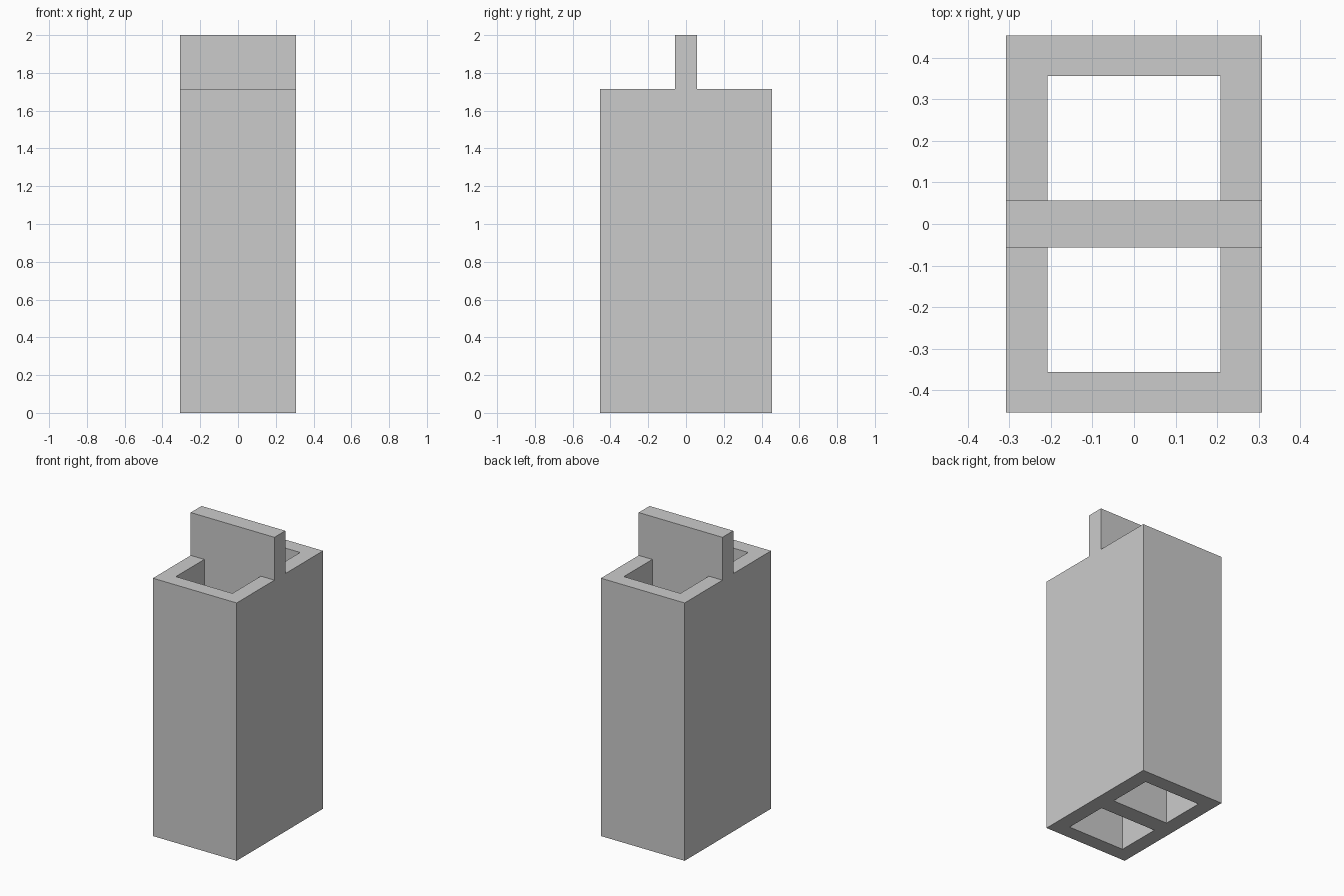
import bpy
import bmesh

cube = bpy.data.objects.get("Cube")
if cube:
    bpy.data.objects.remove(cube, do_unlink=True)

# Main dimensions
HALF_X, HALF_Y = 0.308, 0.454
HOLE_X, HOLE_Y = 0.208, 0.356
DIVIDER_Y = 0.057
BODY_TOP, FULL_TOP = 1.715, 2.0

grey = bpy.data.materials.new("concrete_grey")
grey.use_nodes = True
colour = (0.6, 0.6, 0.6, 1.0)
grey.diffuse_color = colour
grey.node_tree.nodes["Principled BSDF"].inputs["Base Color"].default_value = colour

bm = bmesh.new()


def raise_faces(faces, height):
    """Extrude faces upward and return the new top faces."""
    new = bmesh.ops.extrude_face_region(bm, geom=faces)["geom"]
    verts = [g for g in new if isinstance(g, bmesh.types.BMVert)]
    bmesh.ops.translate(bm, verts=verts, vec=(0, 0, height))
    return [g for g in new if isinstance(g, bmesh.types.BMFace)]


# Floor plan: a frame with a central divider, leaving two open shafts
xs = (-HALF_X, -HOLE_X, HOLE_X, HALF_X)
ys = (-HALF_Y, -HOLE_Y, -DIVIDER_Y, DIVIDER_Y, HOLE_Y, HALF_Y)
grid = [[bm.verts.new((x, y, 0)) for x in xs] for y in ys]
plan = []
for j in range(len(ys) - 1):
    for i in range(len(xs) - 1):
        if i == 1 and j in (1, 3):
            continue
        plan.append(bm.faces.new((grid[j][i], grid[j][i + 1],
                                  grid[j + 1][i + 1], grid[j + 1][i])))
bmesh.ops.delete(bm, geom=[v for v in bm.verts if not v.link_faces], context="VERTS")

# Shaft walls, then the divider continuing above them
top = raise_faces(plan, BODY_TOP)
divider = [f for f in top if abs(f.calc_center_median().y) < DIVIDER_Y]
raise_faces(divider, FULL_TOP - BODY_TOP)

# Remove faces left inside the solid and make the normals consistent
inside = [f for f in bm.faces if all(len(e.link_faces) > 2 for e in f.edges)]
bmesh.ops.delete(bm, geom=inside, context="FACES")
bmesh.ops.recalc_face_normals(bm, faces=bm.faces[:])

mesh = bpy.data.meshes.new("twin_shaft_block")
bm.to_mesh(mesh)
bm.free()
mesh.materials.append(grey)
block = bpy.data.objects.new("twin_shaft_block", mesh)
bpy.context.collection.objects.link(block)
